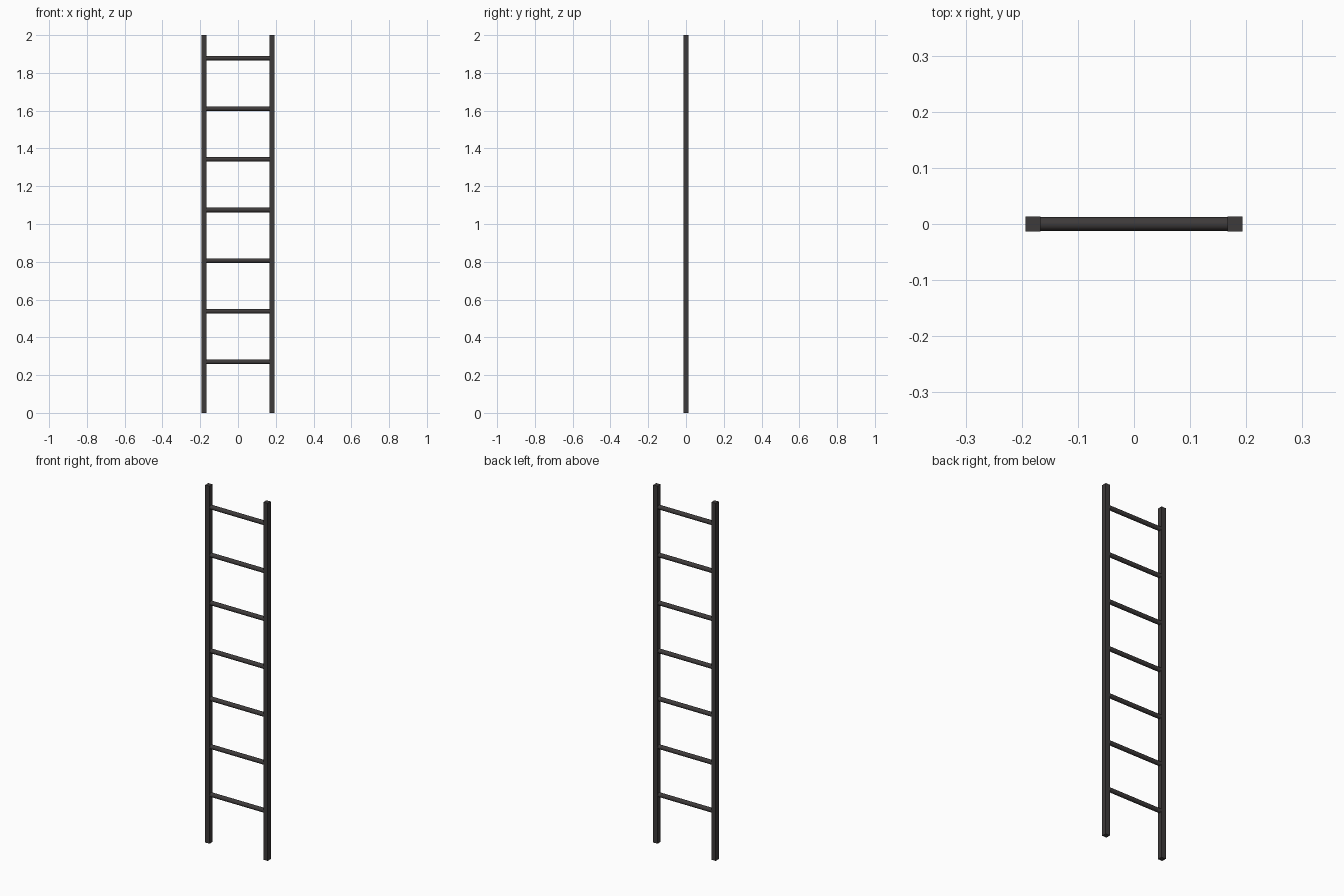
import bpy, math

if "Cube" in bpy.data.objects:
    bpy.data.objects.remove(bpy.data.objects["Cube"])

iron = bpy.data.materials.new("dark_iron")
iron.diffuse_color = (0.048, 0.043, 0.043, 1)
iron.use_nodes = True
iron.node_tree.nodes["Principled BSDF"].inputs["Base Color"].default_value = iron.diffuse_color


def finish(obj, name):
    obj.name = name
    obj.data.materials.append(iron)
    return obj


# Square side rails
for side, x in (("left", -0.18), ("right", 0.18)):
    bpy.ops.mesh.primitive_cube_add(size=1, location=(x, 0, 1))
    rail = finish(bpy.context.object, side + "_rail")
    rail.scale = (0.027, 0.027, 2)

# Round rungs, evenly spaced
for i in range(7):
    bpy.ops.mesh.primitive_cylinder_add(
        vertices=12, radius=0.0122, depth=0.336, end_fill_type='NOTHING',
        location=(0, 0, 0.27 + i * 0.268), rotation=(0, math.pi / 2, 0))
    rung = finish(bpy.context.object, f"rung_{i + 1}")
    bpy.ops.object.shade_smooth_by_angle(angle=math.radians(40))
